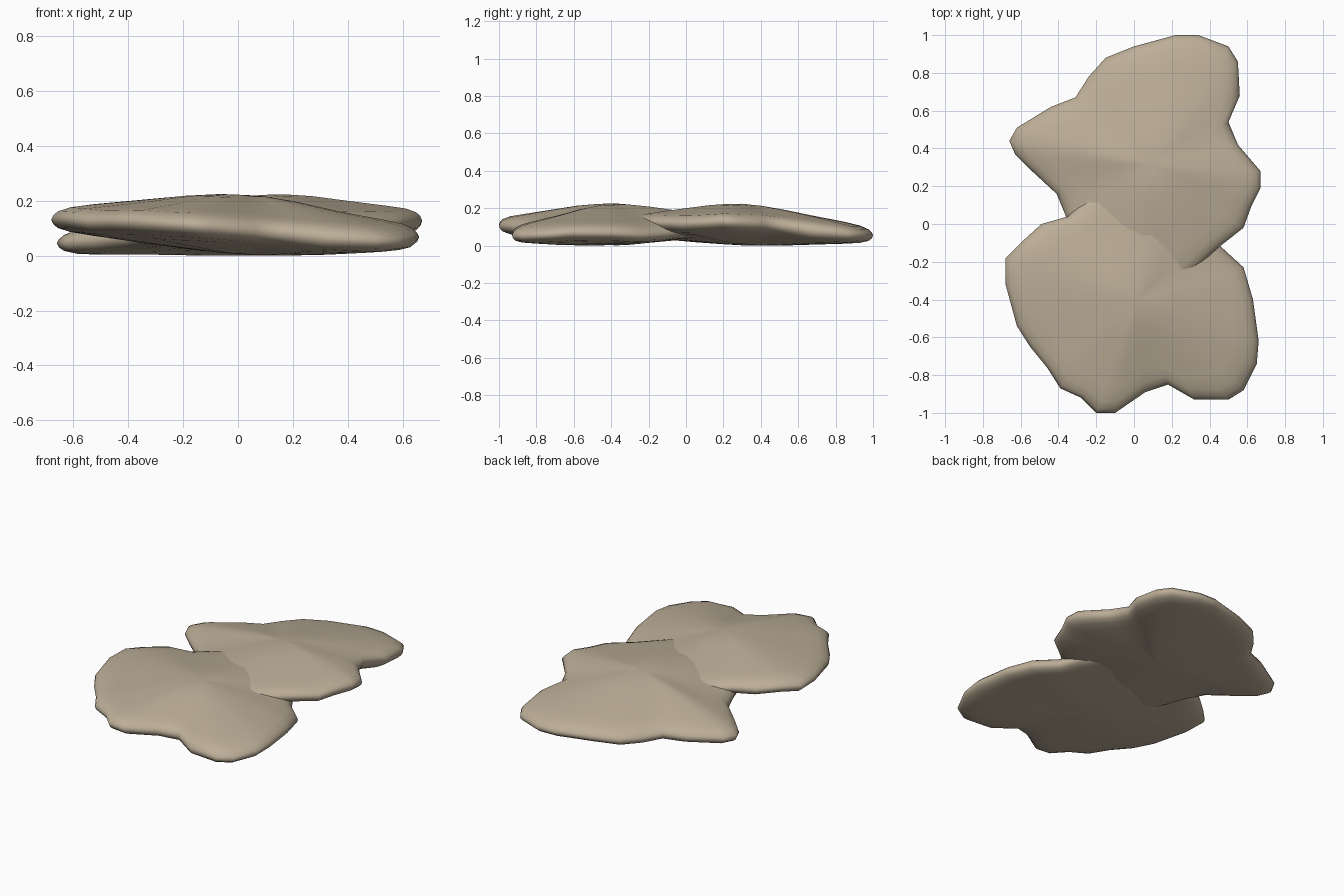
import bpy, bmesh, math

if "Cube" in bpy.data.objects:
    bpy.data.objects.remove(bpy.data.objects["Cube"])

mat = bpy.data.materials.new("tan_stone")
mat.diffuse_color = (0.50, 0.42, 0.31, 1)
mat.use_nodes = True
mat.node_tree.nodes["Principled BSDF"].inputs["Base Color"].default_value = mat.diffuse_color

# radial profile: fraction of radius, height above mid surface, depth below it
PROFILE = [(0.12, .114, .100), (0.3, .103, .090), (0.55, .079, .073), (0.78, .058, .056),
           (0.90, .045, .044), (0.965, .029, .030), (0.99, .014, .016)]


def slab(name, centre, outline, phase):
    """Thin irregular pad: rings shrinking from the outline (x, y, z) to the centre."""
    cx, cy, cz = centre
    bm = bmesh.new()

    def ring(t, h):
        verts = []
        for px, py, pz in outline:
            x, y = cx + (px - cx) * t, cy + (py - cy) * t
            wave = 0.005 * math.sin(9 * x + phase) * math.cos(8 * y - phase) * t
            verts.append(bm.verts.new((x, y, cz + (pz - cz) * t + h + wave)))
        return verts

    rings = [ring(t, up) for t, up, _ in PROFILE]
    rings.append(ring(1, 0))
    rings += [ring(t, -down) for t, _, down in reversed(PROFILE)]
    top = bm.verts.new((cx, cy, cz + .113))
    bottom = bm.verts.new((cx, cy, cz - .102))
    n = len(outline)
    for i in range(n):
        j = (i + 1) % n
        bm.faces.new((top, rings[0][i], rings[0][j]))
        bm.faces.new((bottom, rings[-1][j], rings[-1][i]))
        for a, b in zip(rings, rings[1:]):
            bm.faces.new((a[i], b[i], b[j], a[j]))
    bmesh.ops.recalc_face_normals(bm, faces=bm.faces)
    for f in bm.faces:
        f.smooth = True
    mesh = bpy.data.meshes.new(name)
    bm.to_mesh(mesh)
    bm.free()
    mesh.materials.append(mat)
    ob = bpy.data.objects.new(name, mesh)
    bpy.context.collection.objects.link(ob)
    return ob


# back slab, higher on the right; its front rim is buried in the front slab
back = slab("back_slab", (0.10, 0.31, 0.113), [
    (.34, 1, .06), (.22, 1, .06), (0, .94, .06), (-.15, .88, .06), (-.24, .78, .06),
    (-.31, .67, .06), (-.44, .62, .055), (-.62, .51, .055), (-.66, .44, .055),
    (-.63, .37, .055), (-.54, .28, .06), (-.41, .16, .07), (-.36, .04, .08),
    (-.30, -.15, .085), (-.15, -.33, .10), (0, -.40, .11), (.14, -.36, .115),
    (.27, -.29, .13), (.44, -.13, .125), (.58, -.02, .125), (.62, .09, .13),
    (.67, .19, .135), (.67, .28, .13), (.55, .42, .12), (.50, .54, .105),
    (.56, .68, .085), (.55, .86, .07), (.50, .94, .065)], 0.5)

# front slab, higher on the left; its back rim is buried in the back slab
front = slab("front_slab", (0.02, -0.40, 0.113), [
    (.46, -.12, .065), (.40, -.02, .08), (.30, .12, .095), (.16, .28, .11), (-.04, .28, .11),
    (-.20, .18, .115), (-.35, .04, .12), (-.49, 0, .13), (-.60, -.10, .14),
    (-.68, -.18, .14), (-.68, -.32, .14), (-.62, -.54, .135), (-.55, -.65, .13),
    (-.46, -.76, .13), (-.39, -.87, .125), (-.28, -.92, .12), (-.20, -1, .12),
    (-.10, -1, .115), (.06, -.89, .10), (.18, -.85, .085), (.32, -.93, .065),
    (.50, -.93, .06), (.58, -.88, .06), (.65, -.74, .065), (.66, -.62, .07),
    (.63, -.40, .07), (.58, -.23, .065)], 2.0)

# rest on the ground
low = min(v.co.z for o in (back, front) for v in o.data.vertices)
for o in (back, front):
    for v in o.data.vertices:
        v.co.z -= low
